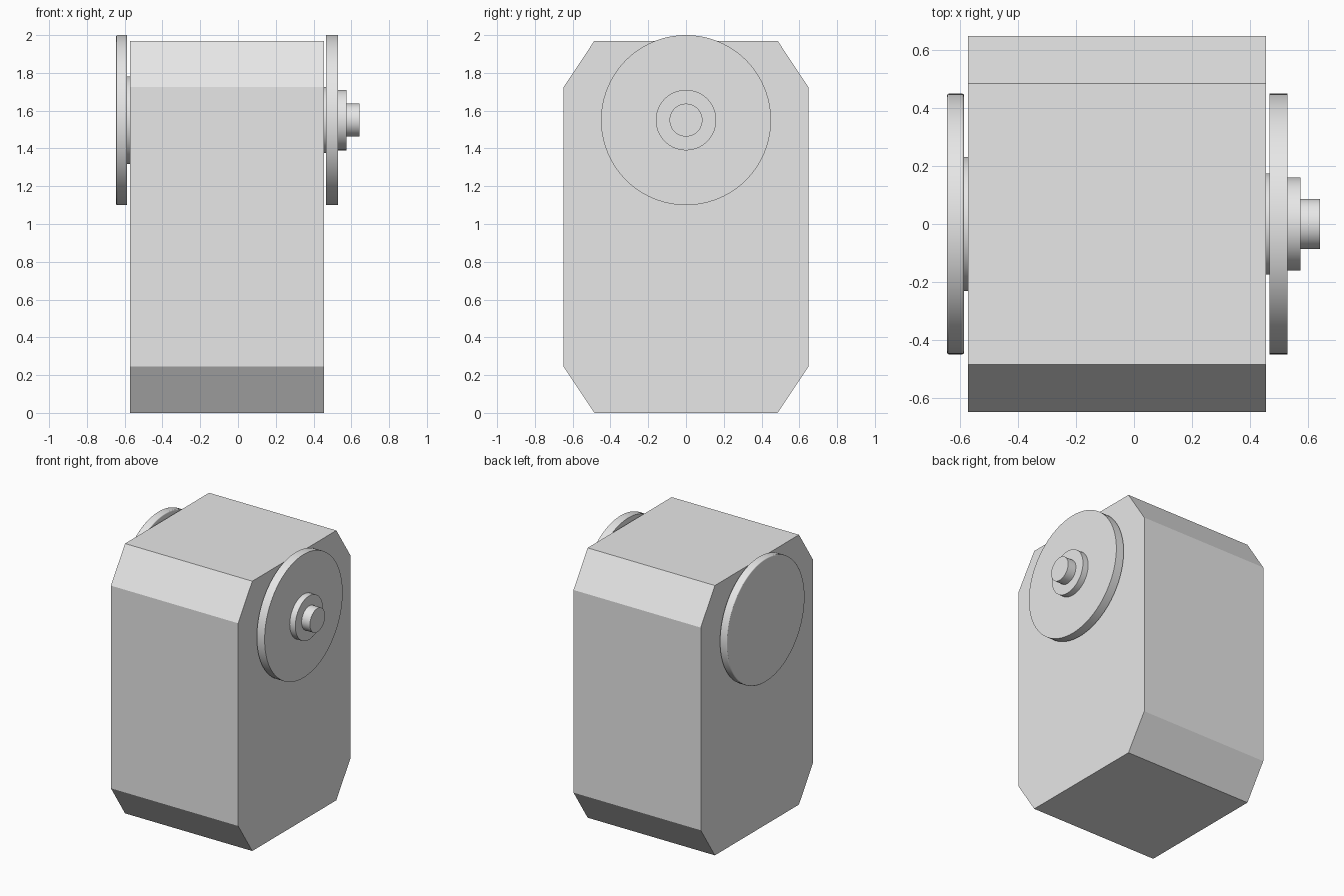
import bpy
import bmesh
from math import pi, radians
from mathutils import Matrix

cube = bpy.data.objects.get("Cube")
if cube:
    bpy.data.objects.remove(cube, do_unlink=True)

grey = bpy.data.materials.new("light_grey")
grey.use_nodes = True
grey.diffuse_color = (0.8, 0.8, 0.8, 1)
grey.node_tree.nodes["Principled BSDF"].inputs["Base Color"].default_value = (0.8, 0.8, 0.8, 1)

AXLE_Z = 1.55


def add_object(name, bm):
    bmesh.ops.recalc_face_normals(bm, faces=bm.faces)
    mesh = bpy.data.meshes.new(name)
    bm.to_mesh(mesh)
    bm.free()
    mesh.materials.append(grey)
    obj = bpy.data.objects.new(name, mesh)
    bpy.context.collection.objects.link(obj)
    return obj


def disc(name, x0, x1, radius, bevel=0):
    """Round part lying along x between x0 and x1, on the axle line."""
    bm = bmesh.new()
    place = Matrix.Translation(((x0 + x1) / 2, 0, AXLE_Z)) @ Matrix.Rotation(pi / 2, 4, "Y")
    bmesh.ops.create_cone(bm, cap_ends=True, segments=96, radius1=radius,
                          radius2=radius, depth=x1 - x0, matrix=place)
    obj = add_object(name, bm)
    if bevel:
        mod = obj.modifiers.new("rounded_rim", "BEVEL")
        mod.width = bevel
        mod.segments = 3
        mod.limit_method = "ANGLE"
        mod.angle_limit = radians(40)
    bpy.ops.object.select_all(action="DESELECT")
    obj.select_set(True)
    bpy.context.view_layer.objects.active = obj
    bpy.ops.object.shade_smooth_by_angle(angle=radians(35))


# Housing: chamfered side profile extruded across x
profile = [(-0.485, 0), (0.485, 0), (0.648, 0.245), (0.648, 1.725),
           (0.485, 1.97), (-0.485, 1.97), (-0.648, 1.725), (-0.648, 0.245)]
bm = bmesh.new()
side = bm.faces.new([bm.verts.new((-0.573, y, z)) for y, z in profile])
ext = bmesh.ops.extrude_face_region(bm, geom=[side], use_keep_orig=True)
bmesh.ops.translate(bm, vec=(1.028, 0, 0),
                    verts=[v for v in ext["geom"] if isinstance(v, bmesh.types.BMVert)])
add_object("housing", bm)

# Right-hand wheel with its spacer
disc("right_spacer", -0.59, -0.57, 0.232)
disc("right_wheel", -0.645, -0.587, 0.45, bevel=0.006)

# Left-hand wheel with stepped shaft
disc("left_spacer", 0.45, 0.47, 0.175)
disc("left_wheel", 0.467, 0.53, 0.45)
disc("left_boss", 0.525, 0.575, 0.16)
disc("left_shaft", 0.57, 0.642, 0.087)
